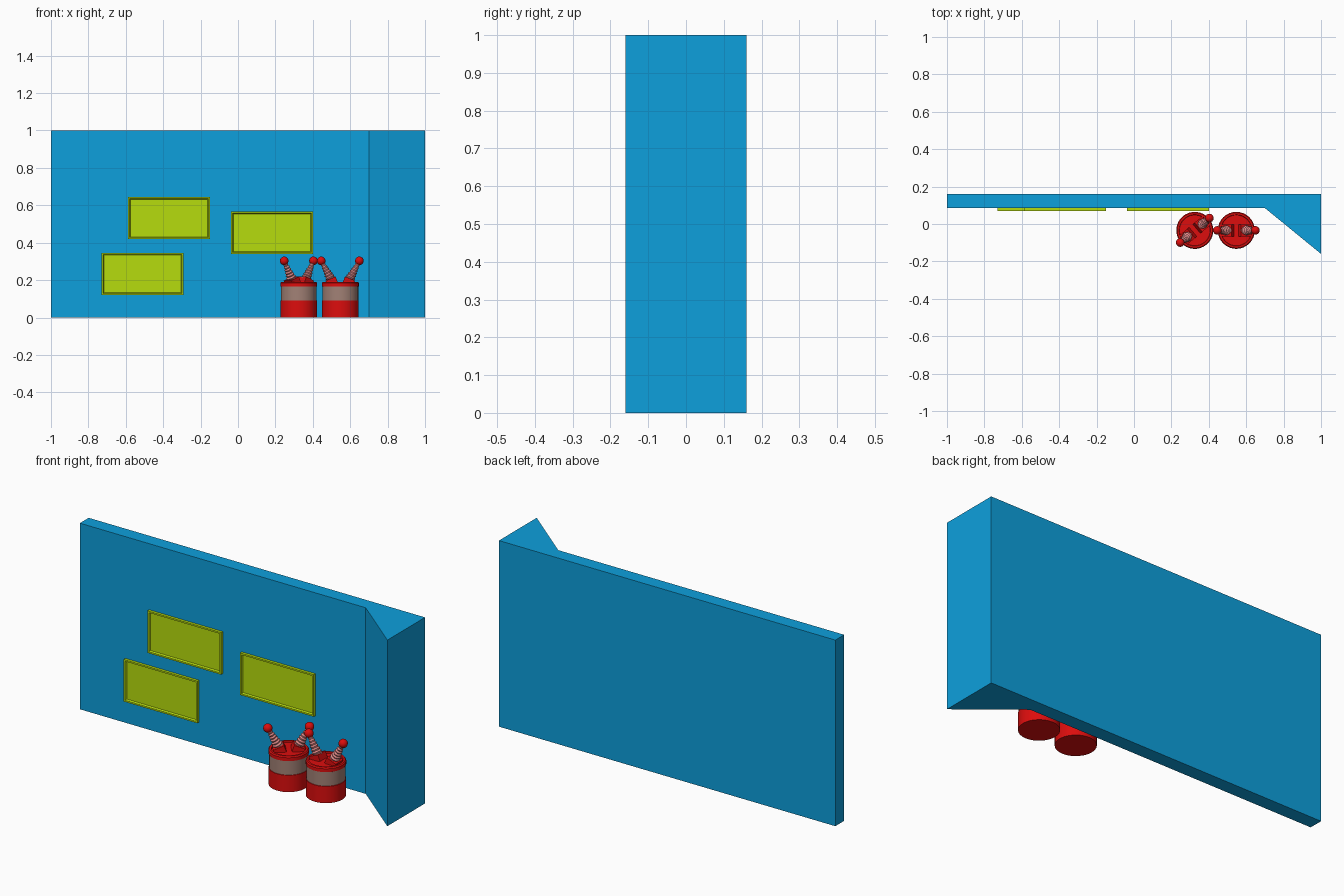
import bpy, bmesh
from math import cos, sin, pi, radians
from mathutils import Vector, Matrix

if "Cube" in bpy.data.objects:
    bpy.data.objects.remove(bpy.data.objects["Cube"])


def material(name, rgb):
    m = bpy.data.materials.new(name)
    m.diffuse_color = (*rgb, 1)
    m.use_nodes = True
    m.node_tree.nodes["Principled BSDF"].inputs["Base Color"].default_value = m.diffuse_color
    return m


BLUE = material("blue", (0.004, 0.35, 0.72))
LIME = material("lime", (0.47, 0.72, 0.004))
RED = material("red", (0.72, 0.004, 0.004))
TAUPE = material("taupe", (0.36, 0.22, 0.18))
PINK = material("pink", (0.72, 0.24, 0.24))


def finish(name, bm, mat, matrix=Matrix(), smooth=False):
    bmesh.ops.recalc_face_normals(bm, faces=bm.faces)
    me = bpy.data.meshes.new(name)
    bm.to_mesh(me)
    bm.free()
    ob = bpy.data.objects.new(name, me)
    bpy.context.collection.objects.link(ob)
    me.materials.append(mat)
    ob.matrix_world = matrix
    if smooth:
        bpy.ops.object.select_all(action='DESELECT')
        ob.select_set(True)
        bpy.context.view_layer.objects.active = ob
        bpy.ops.object.shade_smooth_by_angle(angle=radians(35))
    return ob


def lathe(name, profile, mat, matrix, sides=32):
    """Revolve (radius, z) points around local z, capping both ends."""
    bm = bmesh.new()
    rings = [[bm.verts.new((r * cos(2 * pi * i / sides), r * sin(2 * pi * i / sides), z))
              for i in range(sides)] for r, z in profile]
    for a, b in zip(rings, rings[1:]):
        for i in range(sides):
            j = (i + 1) % sides
            bm.faces.new((a[i], a[j], b[j], b[i]))
    bm.faces.new(rings[0])
    bm.faces.new(rings[-1])
    return finish(name, bm, mat, matrix, True)


def box(name, size, mat, matrix):
    bm = bmesh.new()
    bmesh.ops.create_cube(bm, size=1, matrix=Matrix.Diagonal((*size, 1)))
    return finish(name, bm, mat, matrix)


# Wall with a wedge-shaped return at its right end
bm = bmesh.new()
outline = [(-1, 0.16), (-1, 0.085), (0.7, 0.085), (1, -0.16), (1, 0.16)]
face = bm.faces.new([bm.verts.new((x, y, 0)) for x, y in outline])
top = bmesh.ops.extrude_face_region(bm, geom=[face])["geom"]
bmesh.ops.translate(bm, vec=(0, 0, 1), verts=[v for v in top if isinstance(v, bmesh.types.BMVert)])
finish("wall", bm, BLUE)


# Framed panels with a recessed middle
def panel(name, x, z):
    bm = bmesh.new()
    bmesh.ops.create_cube(bm, size=1, matrix=Matrix.Diagonal((0.438, 0.017, 0.226, 1)))
    bm.normal_update()
    front = min(bm.faces, key=lambda f: f.calc_center_median().y)
    bmesh.ops.inset_region(bm, faces=[front], thickness=0.012)
    bmesh.ops.inset_region(bm, faces=[front], thickness=0.006)
    bmesh.ops.translate(bm, vec=(0, 0.009, 0), verts=front.verts)
    finish(name, bm, LIME, Matrix.Translation((x, 0.0785, z)))


for n, (x, z) in enumerate([(-0.369, 0.532), (-0.51, 0.233), (0.182, 0.453)]):
    panel(f"panel_{n + 1}", x, z)


# Battery cell: body, band, rim and two splayed spring terminals
def battery(n, x, y, turn):
    base = Matrix.Translation((x, y, 0)) @ Matrix.Rotation(turn, 4, 'Z')
    lathe(f"battery_body_{n}", [(0.098, 0), (0.098, 0.09), (0.094, 0.092), (0.094, 0.17)], RED, base)
    lathe(f"battery_band_{n}", [(0.096, 0.088), (0.096, 0.168)], TAUPE, base)
    lathe(f"battery_rim_{n}", [(0.093, 0.164), (0.099, 0.167), (0.099, 0.185), (0.094, 0.191),
                               (0.084, 0.191), (0.082, 0.184)], RED, base)
    for side, label in ((-1, "left"), (1, "right")):
        start, tip = Vector((side * 0.045, 0, 0.196)), Vector((side * 0.102, 0, 0.303))
        aim = (tip - start).to_track_quat('Z', 'Y').to_matrix().to_4x4()
        tilt = Matrix.Rotation(side * radians(22), 4, 'Y')
        box(f"terminal_block_{label}_{n}", (0.058, 0.064, 0.034), RED,
            base @ Matrix.Translation((side * 0.046, 0, 0.192)) @ tilt)
        # Tapered ribbed spring
        length, coils, profile = (tip - start).length, 8, []
        for i in range(coils):
            r = 0.029 - 0.018 * i / (coils - 1)
            profile += [(r * 0.82, length * i / coils), (r, length * (i + 0.5) / coils)]
        profile.append((0.008, length))
        lathe(f"spring_{label}_{n}", profile, PINK, base @ Matrix.Translation(start) @ aim, 16)
        # Ball tip
        bm = bmesh.new()
        bmesh.ops.create_uvsphere(bm, u_segments=16, v_segments=10, radius=0.023)
        finish(f"terminal_ball_{label}_{n}", bm, RED, base @ Matrix.Translation(tip), True)


battery(1, 0.325, -0.034, radians(40))
battery(2, 0.547, -0.034, 0)
